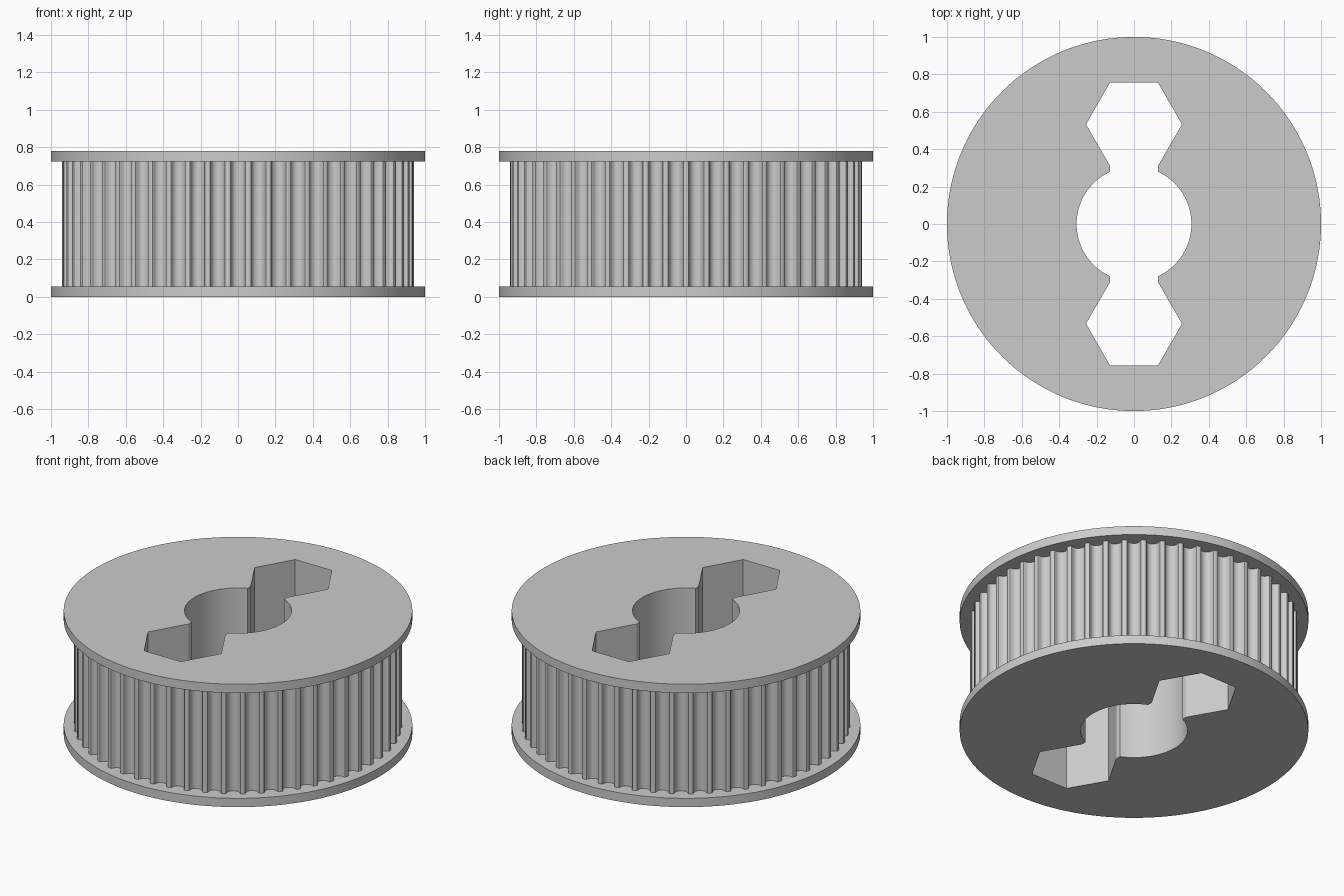
import bpy, bmesh, math

if "Cube" in bpy.data.objects:
    bpy.data.objects.remove(bpy.data.objects["Cube"])

MM = 1 / 18            # model unit per millimetre (flange radius is 18 mm)
TEETH = 54
FLANGE_R, CORE_R, BORE_R = 1.0, 16.935 * MM, 0.307
FLANGE_H, HEIGHT = 0.0556, 0.778
HEX_W, HEX_Y, HEX_AP = 0.1283, 0.5333, 0.2222   # half side, centre, apothem

grey = bpy.data.materials.new("grey_plastic")
grey.diffuse_color = (0.6, 0.6, 0.6, 1)
grey.use_nodes = True
grey.node_tree.nodes["Principled BSDF"].inputs["Base Color"].default_value = grey.diffuse_color


def circle(radius, count):
    return [(radius * math.cos(2 * math.pi * i / count),
             radius * math.sin(2 * math.pi * i / count)) for i in range(count)]


def bore_outline():
    """Round bore joined to a hexagonal pocket on either side."""
    a = math.acos(HEX_W / BORE_R)
    half = [(BORE_R * math.cos(a * (i / 20 - 1)), BORE_R * math.sin(a * (i / 20 - 1)))
            for i in range(41)]
    lo, hi = HEX_Y - HEX_AP, HEX_Y + HEX_AP
    half += [(HEX_W, lo), (2 * HEX_W, HEX_Y), (HEX_W, hi),
             (-HEX_W, hi), (-2 * HEX_W, HEX_Y), (-HEX_W, lo)]
    return half + [(-x, -y) for x, y in half]


def toothed_outline():
    """Rounded belt grooves repeated round the core."""
    # half groove in millimetres: sideways offset, depth
    side = [(0.847, 0), (0.735, 0.037), (0.678, 0.131), (0.656, 0.238),
            (0.620, 0.343), (0.572, 0.444), (0.512, 0.540), (0.406, 0.637),
            (0.282, 0.707), (0.144, 0.750)]
    groove = [(-u, d) for u, d in side] + [(0, 0.765)] + side[::-1]
    base = math.sqrt(CORE_R ** 2 - (0.847 * MM) ** 2)
    pts = []
    for i in range(TEETH):
        t = -math.pi / 2 + 2 * math.pi * i / TEETH
        c, s = math.cos(t), math.sin(t)
        for u, d in groove:
            r, v = base - d * MM, u * MM
            pts.append((r * c - v * s, r * s + v * c))
    return pts


def prism(name, outlines, z0, z1, caps=True):
    """Extrude an outline with a hole from z0 to z1."""
    curve = bpy.data.curves.new(name, 'CURVE')
    curve.dimensions = '2D'
    curve.fill_mode = 'BOTH'
    curve.extrude = (z1 - z0) / 2
    for pts in outlines:
        sp = curve.splines.new('POLY')
        sp.points.add(len(pts) - 1)
        for p, (x, y) in zip(sp.points, pts):
            p.co = (x, y, 0, 1)
        sp.use_cyclic_u = True
    ob = bpy.data.objects.new(name, curve)
    bpy.context.collection.objects.link(ob)
    bpy.ops.object.select_all(action='DESELECT')
    ob.select_set(True)
    bpy.context.view_layer.objects.active = ob
    bpy.ops.object.convert(target='MESH')
    ob = bpy.context.object
    bm = bmesh.new()
    bm.from_mesh(ob.data)
    bmesh.ops.translate(bm, verts=bm.verts, vec=(0, 0, (z0 + z1) / 2))
    bmesh.ops.remove_doubles(bm, verts=bm.verts, dist=1e-5)
    bmesh.ops.recalc_face_normals(bm, faces=bm.faces)
    if not caps:       # ends are hidden against the flanges
        ends = [f for f in bm.faces if abs(f.normal.z) > 0.9]
        bmesh.ops.delete(bm, geom=ends, context='FACES')
    bm.to_mesh(ob.data)
    bm.free()
    ob.data.materials.clear()
    ob.data.materials.append(grey)
    bpy.ops.object.shade_smooth_by_angle(angle=math.radians(30))
    return ob


bore = bore_outline()
rim = circle(FLANGE_R, 180)
prism("bottom_flange", [rim, bore], 0, FLANGE_H)
prism("toothed_core", [toothed_outline(), bore], FLANGE_H, HEIGHT - FLANGE_H, caps=False)
prism("top_flange", [rim, bore], HEIGHT - FLANGE_H, HEIGHT)
